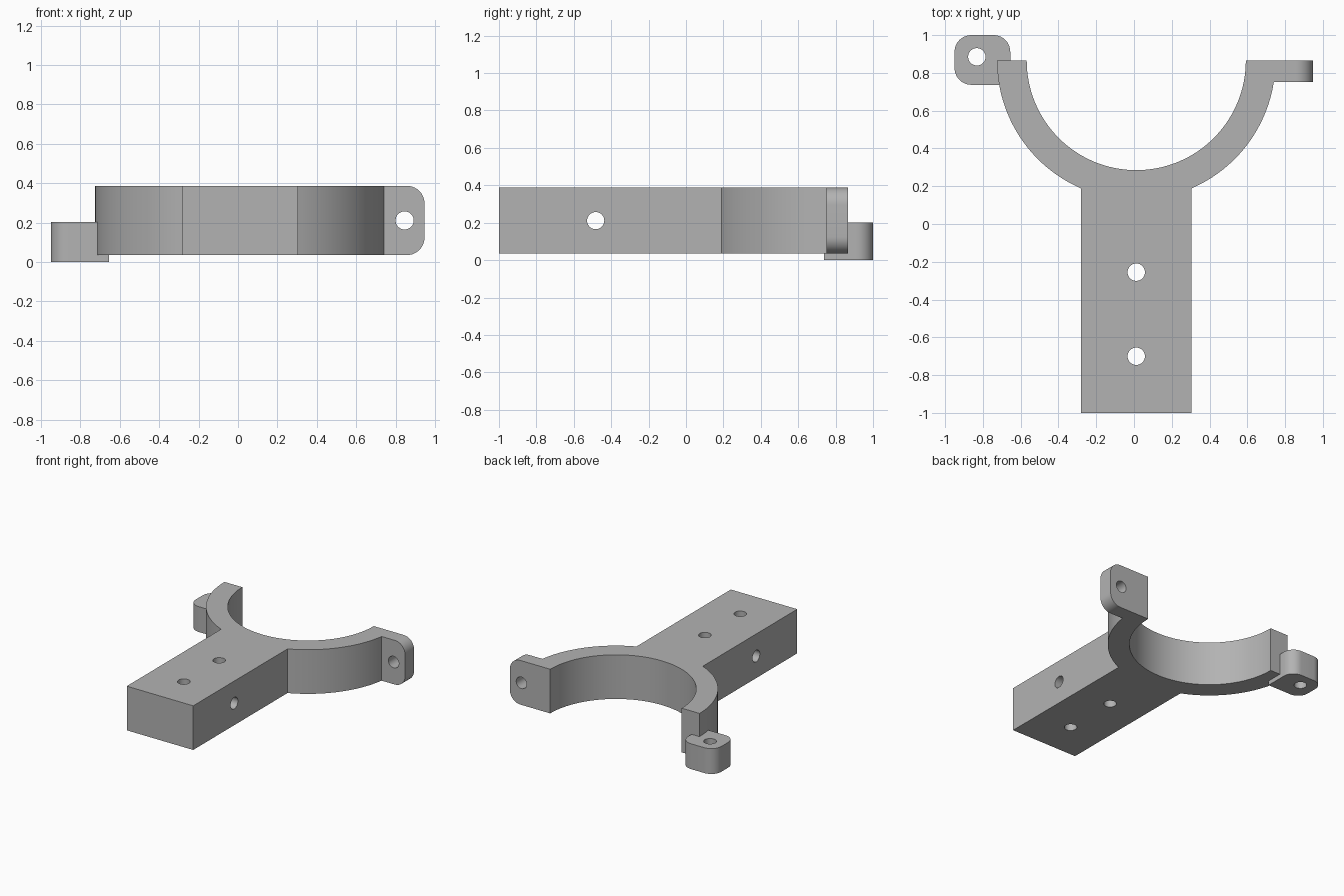
import bpy
import bmesh
from math import asin, acos, cos, sin, pi
from mathutils import Matrix, Vector

cube = bpy.data.objects.get("Cube")
if cube:
    bpy.data.objects.remove(cube, do_unlink=True)

grey = bpy.data.materials.new("plain grey")
grey.use_nodes = True
COLOUR = (0.45, 0.45, 0.45, 1)
grey.diffuse_color = COLOUR
grey.node_tree.nodes["Principled BSDF"].inputs["Base Color"].default_value = COLOUR

CX, CY = 0.012, 0.865          # centre of the cradle arc
INNER, OUTER = 0.58, 0.737
HALF = 0.293                   # half width of the arm
Z0, Z1 = 0.035, 0.387
HOLE = 0.046


def arc(radius, start, end, steps):
    angles = [start + (end - start) * i / steps for i in range(steps + 1)]
    return [(CX + radius * cos(a), CY + radius * sin(a)) for a in angles]


def prism(name, outline, low, high, round_test, radius):
    """Extrude an outline upwards, then round the edges chosen by round_test."""
    bm = bmesh.new()
    base = bm.faces.new([bm.verts.new((x, y, low)) for x, y in outline])
    grown = bmesh.ops.extrude_face_region(bm, geom=[base], use_keep_orig=True)
    top = [v for v in grown["geom"] if isinstance(v, bmesh.types.BMVert)]
    bmesh.ops.translate(bm, verts=top, vec=(0, 0, high - low))
    bmesh.ops.recalc_face_normals(bm, faces=bm.faces)
    edges = [e for e in bm.edges if round_test(*(v.co for v in e.verts))]
    bmesh.ops.bevel(bm, geom=edges, offset=radius, segments=10,
                    profile=0.5, affect='EDGES')
    bmesh.ops.recalc_face_normals(bm, faces=bm.faces)
    mesh = bpy.data.meshes.new(name)
    bm.to_mesh(mesh)
    bm.free()
    mesh.materials.append(grey)
    obj = bpy.data.objects.new(name, mesh)
    bpy.context.collection.objects.link(obj)
    return obj


def combine(target, other, operation):
    mod = target.modifiers.new(operation.title(), 'BOOLEAN')
    mod.operation = operation
    mod.solver = 'EXACT'
    mod.object = other
    bpy.context.view_layer.objects.active = target
    bpy.ops.object.modifier_apply(modifier=mod.name)
    bpy.data.objects.remove(other, do_unlink=True)


def drill(target, centre, axis, length):
    bm = bmesh.new()
    turn = Vector((0, 0, 1)).rotation_difference(Vector(axis)).to_matrix().to_4x4()
    bmesh.ops.create_cone(bm, cap_ends=True, segments=40, radius1=HOLE,
                          radius2=HOLE, depth=length,
                          matrix=Matrix.Translation(centre) @ turn)
    mesh = bpy.data.meshes.new("drill")
    bm.to_mesh(mesh)
    bm.free()
    mesh.materials.append(grey)
    cutter = bpy.data.objects.new("drill", mesh)
    cutter.hide_render = True
    bpy.context.collection.objects.link(cutter)
    combine(target, cutter, 'DIFFERENCE')


# Arm, half-round cradle and upright tab share one outline
TAB_X, TAB_Y = 0.947, 0.752
joint = acos(HALF / OUTER)
outline = [(CX - HALF, -1), (CX + HALF, -1)]
outline += arc(OUTER, -joint, -asin((CY - TAB_Y) / OUTER), 24)
outline += [(TAB_X, TAB_Y), (TAB_X, CY)]
outline += arc(INNER, 0, -pi, 64)
outline += arc(OUTER, -pi, -pi + joint, 28)
bracket = prism("clamp_bracket", outline, Z0, Z1,
                lambda a, b: min(a.x, b.x) > TAB_X - 0.001 and abs(a.z - b.z) < 0.001,
                0.09)

# Flat lug on the other end, square only where it runs into the cradle
lug = prism("lug", [(-0.95, 0.737), (-0.655, 0.737), (-0.655, 1), (-0.95, 1)], 0, 0.202,
            lambda a, b: abs(a.z - b.z) > 0.1 and (a.x < -0.9 or a.y > 0.9), 0.088)
combine(bracket, lug, 'UNION')

# Bolt holes
for y in (-0.255, -0.7):
    drill(bracket, (CX, y, 0.2), (0, 0, 1), 1)
drill(bracket, (CX, -0.483, 0.211), (1, 0, 0), 1)
drill(bracket, (0.846, 0.81, 0.211), (0, 1, 0), 0.4)
drill(bracket, (-0.832, 0.885, 0.1), (0, 0, 1), 0.6)

bpy.ops.object.select_all(action='DESELECT')
bracket.select_set(True)
bpy.context.view_layer.objects.active = bracket
bpy.ops.object.shade_smooth_by_angle(angle=pi / 6)
